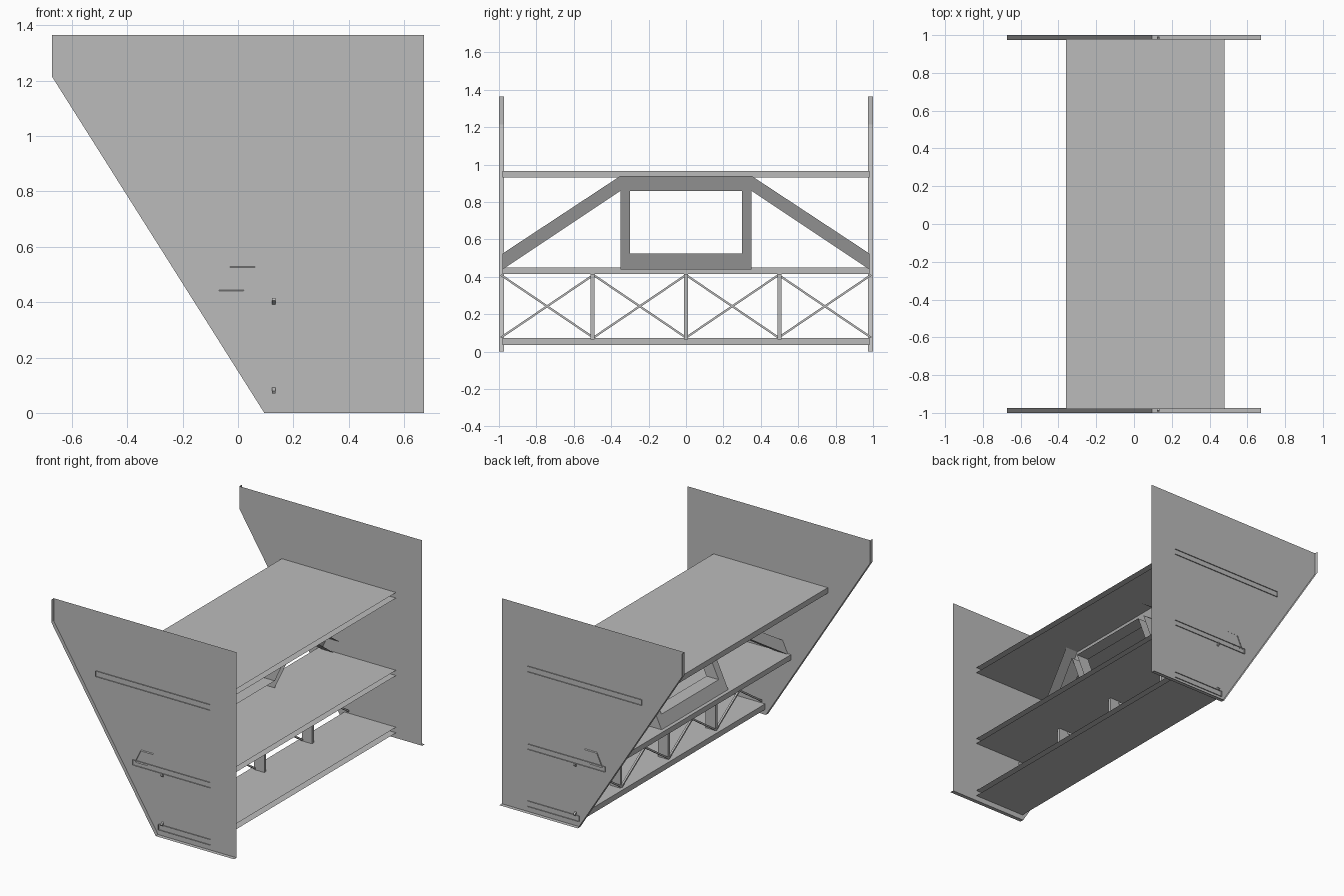
import bpy
import bmesh
import math
from mathutils import Matrix, Vector

cube = bpy.data.objects.get("Cube")
if cube:
    bpy.data.objects.remove(cube, do_unlink=True)

# One painted-metal colour
metal = bpy.data.materials.new("light grey metal")
metal.use_nodes = True
grey = (0.5, 0.5, 0.5, 1.0)
metal.diffuse_color = grey
metal.node_tree.nodes["Principled BSDF"].inputs["Base Color"].default_value = grey


def finish(name, bm):
    mesh = bpy.data.meshes.new(name)
    bm.to_mesh(mesh)
    bm.free()
    mesh.materials.append(metal)
    obj = bpy.data.objects.new(name, mesh)
    bpy.context.collection.objects.link(obj)
    return obj


def folded_sheet(name, polygons, fold, direction):
    """Sheet of welded polygons, with flanges along the border edges that pass fold."""
    bm = bmesh.new()
    for poly in polygons:
        bm.faces.new([bm.verts.new(p) for p in poly])
    bmesh.ops.remove_doubles(bm, verts=bm.verts[:], dist=0.0005)
    edges = [e for e in bm.edges if e.is_boundary
             and fold(e.verts[0].co, e.verts[1].co)]
    out = bmesh.ops.extrude_edge_only(bm, edges=edges)
    moved = [g for g in out["geom"] if isinstance(g, bmesh.types.BMVert)]
    bmesh.ops.translate(bm, verts=moved, vec=Vector(direction))
    bmesh.ops.recalc_face_normals(bm, faces=bm.faces[:])
    return finish(name, bm)


def bar(name, centre, size, tilt=0.0):
    bm = bmesh.new()
    matrix = (Matrix.Translation(centre) @ Matrix.Rotation(tilt, 4, 'X')
              @ Matrix.Diagonal((*size, 1)))
    bmesh.ops.create_cube(bm, size=1, matrix=matrix)
    return finish(name, bm)


# End panels: flat sheets with outward flanges on the bottom, slope and nose
outline = [(0.672, 0), (0.095, 0), (-0.672, 1.215), (-0.672, 1.365), (0.672, 1.365)]


def panel_fold(a, b):
    mid = (a + b) / 2
    return mid.x < 0.66 and mid.z < 1.36


for name, side in (("front_end_panel", -1), ("back_end_panel", 1)):
    folded_sheet(name, [[(x, side * 0.974, z) for x, z in outline]],
                 panel_fold, (0, side * 0.026, 0))

# Shelves: edge strip with top and bottom skins, open at the far edge
HALF = 0.98
SHELF_END = 0.48
for name, x, low, high in (("bottom_shelf", 0.10, 0.035, 0.072),
                           ("middle_shelf", -0.09, 0.415, 0.45),
                           ("top_shelf", -0.36, 0.93, 0.967)):
    strip = [(x, -HALF, low), (x, HALF, low), (x, HALF, high), (x, -HALF, high)]
    folded_sheet(name, [strip], lambda a, b: abs(a.z - b.z) < 0.001,
                 (SHELF_END - x, 0, 0))

# Tilted support frame: window frame with a sloping arm on either side
SILL, SILL_TOP, LINTEL, TOP = 0.44, 0.525, 0.86, 0.94
OUT, IN = 0.35, 0.30
pieces = [
    [(-OUT, SILL), (OUT, SILL), (OUT, SILL_TOP), (IN, SILL_TOP),
     (-IN, SILL_TOP), (-OUT, SILL_TOP)],
    [(-OUT, LINTEL), (-IN, LINTEL), (IN, LINTEL), (OUT, LINTEL),
     (OUT, TOP), (-OUT, TOP)],
]
for s in (-1, 1):
    pieces.append([(s * OUT, SILL_TOP), (s * IN, SILL_TOP), (s * IN, LINTEL), (s * OUT, LINTEL)])
    pieces.append([(s * HALF, SILL), (s * HALF, SILL_TOP), (s * OUT, TOP), (s * OUT, LINTEL)])

folded_sheet("support_frame",
             [[(-0.07 + 0.47 * (z - SILL), y, z) for y, z in p] for p in pieces],
             lambda a, b: abs(a.y + b.y) / 2 < 0.97, (0.09, 0, 0))

# Posts between the lower two shelves
for i, y in enumerate((-0.5, 0, 0.5)):
    bar(f"post_{i + 1}", (0.163, y, 0.24), (0.075, 0.02, 0.35))

# Crossed braces in the four bays
LOW, HIGH, BAY = 0.075, 0.41, 0.495
angle = math.atan2(HIGH - LOW, BAY)
length = math.hypot(HIGH - LOW, BAY)
for bay in range(4):
    for label, s in (("rising", 1), ("falling", -1)):
        bar(f"{label}_brace_{bay + 1}", (0.129, (bay - 1.5) * BAY, (LOW + HIGH) / 2),
            (0.012, length, 0.011), s * angle)
